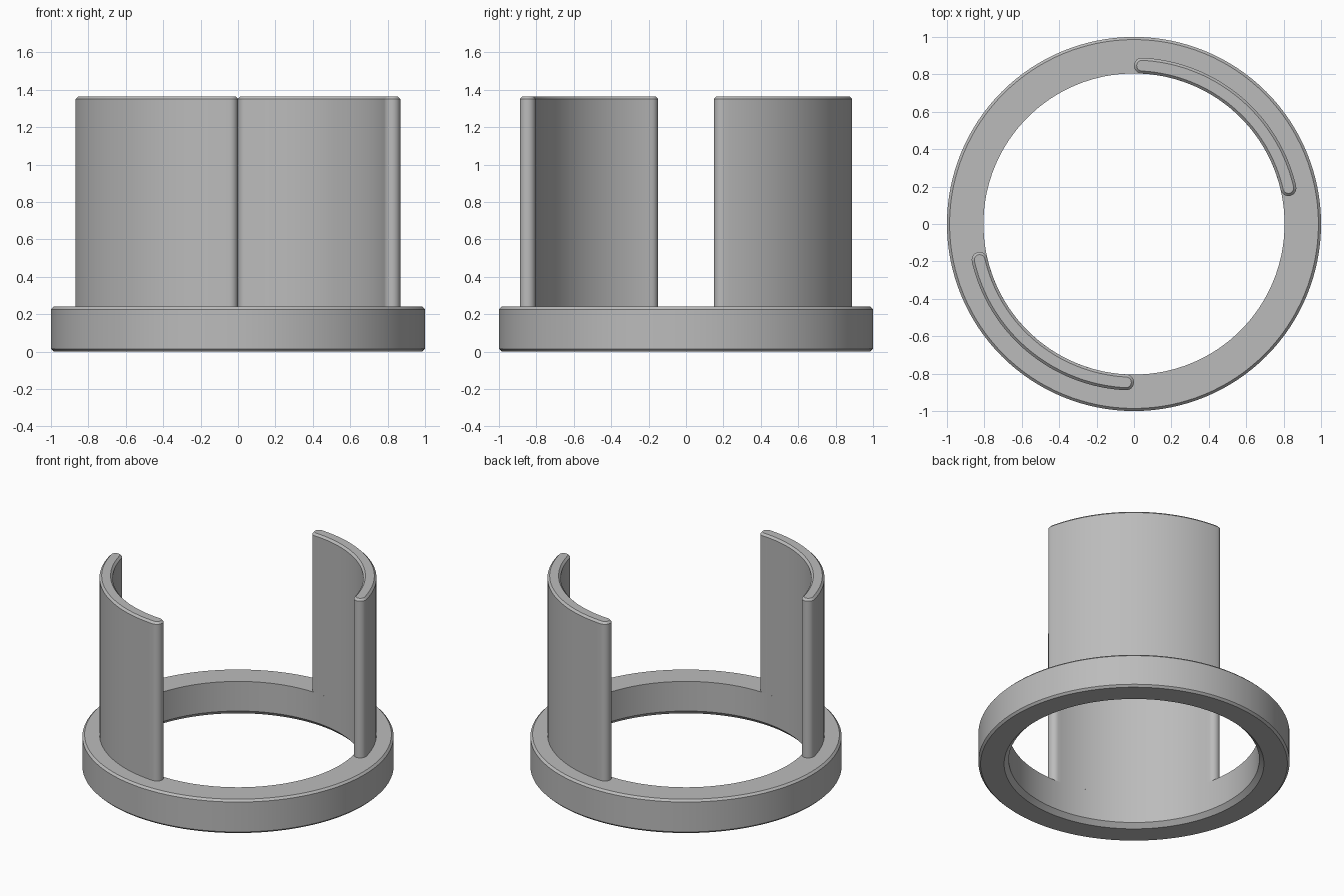
import bpy, bmesh
from math import sin, cos, pi, radians

cube = bpy.data.objects.get("Cube")
if cube:
    bpy.data.objects.remove(cube, do_unlink=True)

grey = bpy.data.materials.new("plain grey")
grey.use_nodes = True
COLOUR = (0.5, 0.5, 0.5, 1)
grey.diffuse_color = COLOUR
grey.node_tree.nodes["Principled BSDF"].inputs["Base Color"].default_value = COLOUR


def loft(name, loops, capped):
    """Skin stacked closed loops; either cap the ends or join last to first."""
    bm = bmesh.new()
    rows = [[bm.verts.new(p) for p in loop] for loop in loops]
    pairs = list(zip(rows, rows[1:]))
    if capped:
        bm.faces.new(rows[0][::-1])
        bm.faces.new(rows[-1])
    else:
        pairs.append((rows[-1], rows[0]))
    for low, high in pairs:
        n = len(low)
        for i in range(n):
            j = (i + 1) % n
            bm.faces.new((low[i], low[j], high[j], high[i]))
    bmesh.ops.recalc_face_normals(bm, faces=bm.faces)
    mesh = bpy.data.meshes.new(name)
    bm.to_mesh(mesh)
    bm.free()
    mesh.materials.append(grey)
    obj = bpy.data.objects.new(name, mesh)
    bpy.context.collection.objects.link(obj)
    bpy.ops.object.select_all(action="DESELECT")
    obj.select_set(True)
    bpy.context.view_layer.objects.active = obj
    bpy.ops.object.shade_smooth_by_angle(angle=radians(25))
    return obj


# Base ring with chamfered rims
BASE, TOP, INNER, CHAMFER = 0.24, 1.365, 0.805, 0.014


def circle(r, z, n=128):
    return [(r * cos(2 * pi * i / n), r * sin(2 * pi * i / n), z) for i in range(n)]


profile = [(INNER + 0.03, 0), (1 - CHAMFER, 0), (1, CHAMFER), (1, BASE - CHAMFER),
           (1 - CHAMFER, BASE), (INNER, BASE), (INNER, 0.03)]
loft("base_ring", [circle(r, z) for r, z in profile], False)

# Curved upright walls with rounded ends
HALF = 0.0425
MID = INNER + HALF
START, END = radians(13.1), radians(87.1)


def slot(h, z, turn, steps=40, cap=12):
    pts = []
    a, b = START + turn, END + turn
    for i in range(steps + 1):
        t = a + (b - a) * i / steps
        pts.append(((MID + h) * cos(t), (MID + h) * sin(t), z))
    for i in range(1, cap):
        t = b + pi * i / cap
        pts.append((MID * cos(b) + h * cos(t), MID * sin(b) + h * sin(t), z))
    for i in range(steps + 1):
        t = b + (a - b) * i / steps
        pts.append(((MID - h) * cos(t), (MID - h) * sin(t), z))
    for i in range(1, cap):
        t = a + pi + pi * i / cap
        pts.append((MID * cos(a) + h * cos(t), MID * sin(a) + h * sin(t), z))
    return pts


for name, turn in (("back_left_wall", 0), ("front_right_wall", pi)):
    loft(name, [slot(HALF, BASE, turn), slot(HALF, TOP - CHAMFER, turn),
                slot(HALF - CHAMFER, TOP, turn)], True)
